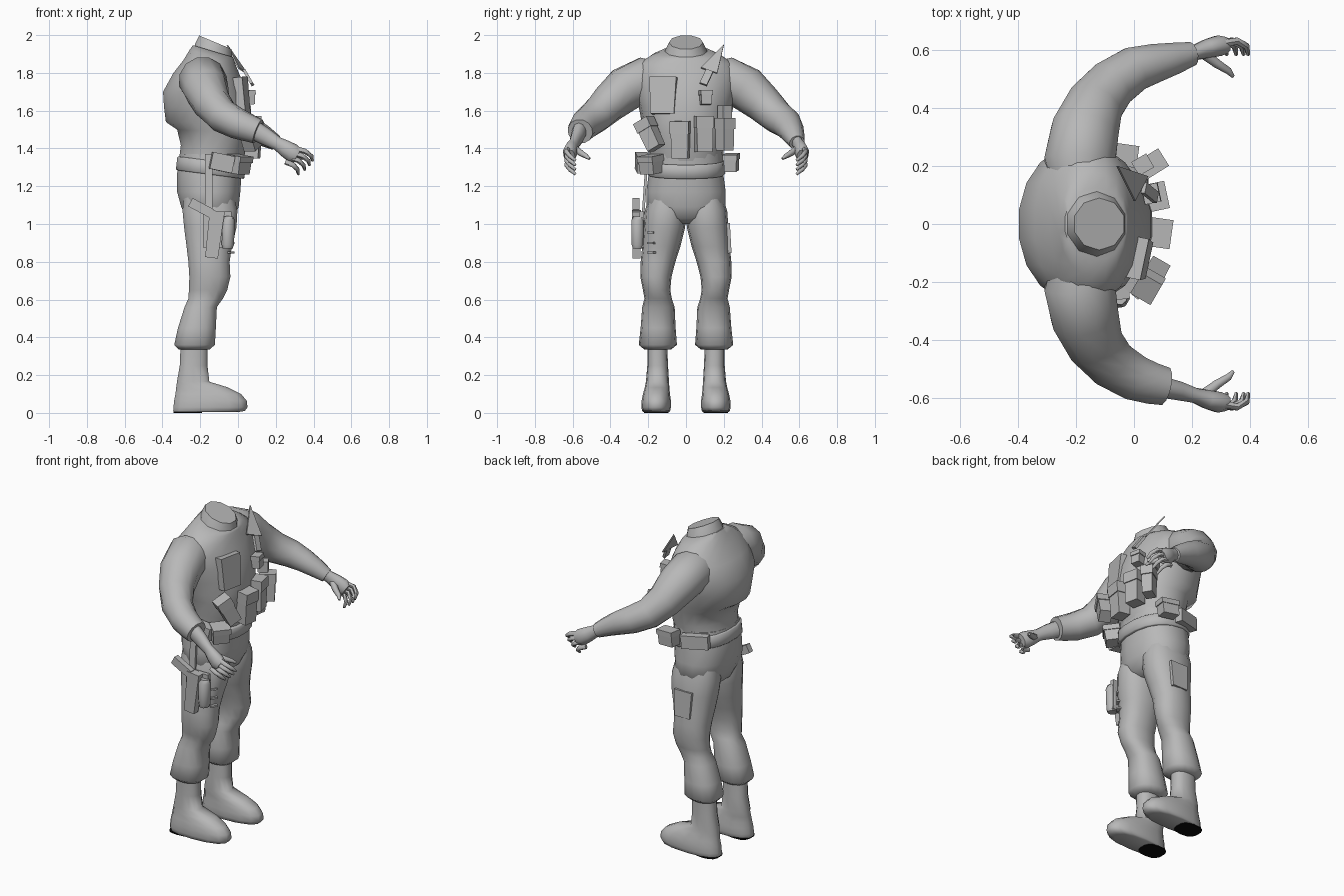
import bpy, bmesh, math
from mathutils import Vector, Euler

grey = bpy.data.materials.new("plain grey")
grey.diffuse_color = (0.48, 0.48, 0.48, 1)
black = bpy.data.materials.new("black rubber")
black.diffuse_color = (0.003, 0.003, 0.003, 1)


def finish(name, bm, angle=45):
    bmesh.ops.recalc_face_normals(bm, faces=bm.faces)
    mesh = bpy.data.meshes.new(name)
    bm.to_mesh(mesh)
    bm.free()
    mesh.materials.append(grey)
    ob = bpy.data.objects.new(name, mesh)
    bpy.context.collection.objects.link(ob)
    bpy.ops.object.select_all(action='DESELECT')
    ob.select_set(True)
    bpy.context.view_layer.objects.active = ob
    bpy.ops.object.shade_smooth_by_angle(angle=math.radians(angle))
    return ob


def ring(c, u, v, n, p=2.0):
    """Rounded cross-section around c with half-axes u and v."""
    pts = []
    for i in range(n):
        a = 2 * math.pi * (i + 0.5) / n
        co, si = math.cos(a), math.sin(a)
        pts.append(Vector(c) + Vector(u) * math.copysign(abs(co) ** (2 / p), co)
                   + Vector(v) * math.copysign(abs(si) ** (2 / p), si))
    return pts


def loft(name, rings, angle=45):
    bm = bmesh.new()
    rows = [[bm.verts.new(p) for p in r] for r in rings]
    n = len(rows[0])
    for a, b in zip(rows, rows[1:]):
        for i in range(n):
            bm.faces.new((a[i], a[(i + 1) % n], b[(i + 1) % n], b[i]))
    bm.faces.new(rows[0])
    bm.faces.new(rows[-1])
    return finish(name, bm, angle)


def body(name, rows, n=16, p=2.3, angle=60):
    """Rows of z, back x, front x, low y, high y, forward slope."""
    rings = []
    for z, x0, x1, y0, y1, slope in rows:
        h = (x1 - x0) / 2
        rings.append(ring(((x0 + x1) / 2, (y0 + y1) / 2, z),
                          (h, 0, h * slope), (0, (y1 - y0) / 2, 0), n, p))
    return loft(name, rings, angle)


def tube(name, path, n=10, flat=1.0):
    """Path of x, y, z, radius."""
    pts = [Vector(q[:3]) for q in path]
    rings = []
    for i, q in enumerate(path):
        t = (pts[min(i + 1, len(pts) - 1)] - pts[max(i - 1, 0)]).normalized()
        side = t.cross(Vector((0, 0, 1))).normalized()
        up = side.cross(t)
        rings.append(ring(pts[i], side * q[3] * flat, up * q[3], n))
    return loft(name, rings, 60)


def box(name, loc, size, rot=(0, 0, 0), taper=1.0):
    bm = bmesh.new()
    bmesh.ops.create_cube(bm, size=1)
    r = Euler([math.radians(a) for a in rot]).to_matrix()
    for v in bm.verts:
        k = taper if v.co.z < 0 else 1
        v.co = r @ Vector((v.co.x * size[0] * k, v.co.y * size[1] * k,
                           v.co.z * size[2])) + Vector(loc)
    return finish(name, bm, 20)


def pouch(name, loc, size, rot=(0, 0, 0), taper=0.92):
    """Box with a slightly overhanging lid."""
    box(name, loc, size, rot, taper)
    r = Euler([math.radians(a) for a in rot]).to_matrix()
    lid = Vector(loc) + r @ Vector((0.002, 0, size[2] * 0.34))
    box(name + "_lid", lid, (size[0] + 0.006, size[1] + 0.006, size[2] * 0.34), rot)


# Jacket with bulky back and sloping shoulders
body("jacket", [
    (1.345, -.312, .025, -.195, .195, -.1), (1.40, -.305, .04, -.20, .20, -.1),
    (1.49, -.325, .06, -.22, .22, -.05), (1.54, -.385, .065, -.235, .235, 0),
    (1.62, -.395, .06, -.25, .25, 0), (1.70, -.40, .045, -.275, .275, 0),
    (1.79, -.345, .015, -.28, .28, -.05), (1.855, -.29, -.01, -.245, .245, -.1),
    (1.895, -.26, -.02, -.18, .18, -.2), (1.915, -.24, -.025, -.125, .125, -.3)], 18, 2.1)
# Slanted collar
body("collar", [(1.88, -.245, -.02, -.125, .125, -.3), (1.92, -.23, -.025, -.11, .11, -.4),
                (1.962, -.21, -.03, -.09, .09, -.42)], 10, 2.0)
# Hips filling the space between the thighs, and belt
body("hips", [(1.0, -.23, -.07, -.08, .08, 0), (1.03, -.275, -.02, -.16, .16, 0),
              (1.09, -.303, .006, -.212, .212, 0), (1.17, -.325, .015, -.214, .214, 0),
              (1.27, -.325, .022, -.20, .20, 0), (1.37, -.31, .03, -.195, .195, 0)])
body("belt", [(1.262, -.325, .03, -.203, .203, -.13), (1.267, -.331, .037, -.208, .208, -.13),
              (1.33, -.324, .042, -.206, .206, -.13), (1.335, -.318, .035, -.2, .2, -.13)], 18)

for s, side in ((-1, "right"), (1, "left")):
    # Trouser leg with blousing at the calf
    leg = [(1.15, -.29, -.02, .02, .19), (1.07, -.297, .0, -.003, .218),
           (.98, -.288, -.005, .005, .225), (.88, -.275, -.03, .03, .232),
           (.80, -.265, -.042, .056, .24), (.72, -.26, -.038, .077, .242),
           (.65, -.262, -.055, .083, .228), (.605, -.265, -.078, .075, .22),
           (.56, -.285, -.11, .06, .232), (.45, -.32, -.115, .055, .24),
           (.36, -.34, -.12, .048, .25), (.335, -.315, -.15, .08, .22)]
    body(side + "_leg", [(z, a, b, *sorted((s * c, s * d)), 0) for z, a, b, c, d in leg], 14)
    # Boot with a black heel pad underneath
    boot = [(.37, -.305, -.16, .10, .205), (.25, -.31, -.16, .095, .205),
            (.165, -.325, -.15, .09, .212), (.135, -.33, -.05, .088, .218),
            (.10, -.335, .02, .085, .228), (.065, -.342, .05, .08, .235),
            (.03, -.346, .055, .08, .236), (.01, -.347, .04, .084, .232),
            (.004, -.344, .0, .09, .225)]
    body(side + "_boot", [(z, a, b, *sorted((s * c, s * d)), 0) for z, a, b, c, d in boot],
         14, 2.4, 75)
    pad = body(side + "_heel_pad", [(z, -.343, -.19, *sorted((s * .093, s * .222)), 0)
                                    for z in (0, .006)], 14, 2.8)
    pad.data.materials[0] = black
    # Sleeve: loose cuff on the right, close to the wrist on the left
    arm = [(-.18, .10, 1.755, .095), (-.187, .22, 1.76, .127), (-.17, .32, 1.715, .12),
           (-.137, .41, 1.637, .102), (-.08, .48, 1.57, .09)]
    if s < 0:
        arm += [(.0, .53, 1.53, .082), (.06, .55, 1.507, .074), (.105, .56, 1.49, .068)]
    else:
        arm += [(.0, .535, 1.53, .08), (.07, .555, 1.50, .069), (.14, .572, 1.465, .056),
                (.20, .588, 1.43, .042)]
    tube(side + "_sleeve", [(x, s * y, z, r) for x, y, z, r in arm], 12)
    # Forearm, palm, fingers and thumb
    tube(side + "_forearm", [(x, s * y, z, r) for x, y, z, r in (
        (.08, .56, 1.50, .052), (.15, .575, 1.46, .046), (.21, .592, 1.425, .036),
        (.25, .605, 1.40, .045), (.29, .615, 1.375, .05), (.315, .617, 1.36, .04))], 10, .75)
    for i in range(4):
        dx, dz = -.016 * i, -.024 * i
        reach = (1, 1, .9, .72)[i]
        tube(f"{side}_finger_{i + 1}", [
            (.30 + dx, s * .622, 1.40 + dz, .014),
            (.30 + dx + .055 * reach, s * .632, 1.385 + dz, .014),
            (.30 + dx + .088 * reach, s * .615, 1.36 + dz, .012),
            (.30 + dx + .095 * reach, s * .585, 1.335 + dz, .007)], 6)
    tube(side + "_thumb", [(.24, s * .59, 1.40, .022), (.285, s * .555, 1.375, .018),
                           (.325, s * .53, 1.36, .014), (.342, s * .51, 1.345, .007)], 6)

# Chest panel and small pouches
box("chest_panel", (.022, -.12, 1.68), (.05, .145, .195), (0, -6, -12), .88)
pouch("small_chest_pouch", (.06, .105, 1.67), (.05, .06, .075), (0, -5, 12))
box("side_chest_pouch", (.03, .205, 1.595), (.06, .055, .065), (0, 0, 30))

# Row of front magazine pouches
pouch("front_pouch_1", (.06, -.19, 1.475), (.075, .085, .165), (28, 0, -30))
pouch("front_pouch_2", (.08, -.03, 1.445), (.08, .095, .195), (0, 3, -8))
pouch("front_pouch_3", (.07, .093, 1.475), (.08, .09, .19), (0, 0, 12))
pouch("front_pouch_4", (.06, .205, 1.475), (.09, .065, .17), (0, 0, 32))

# Flat sheath and handle across the upper chest
bm = bmesh.new()
outline = [(-.055, .20, 1.95), (.005, .08, 1.83), (.05, .165, 1.80)]
front = [bm.verts.new(p) for p in outline]
back = [bm.verts.new((x - .006, y, z - .006)) for x, y, z in outline]
bm.faces.new(front)
bm.faces.new(back)
for i in range(3):
    j = (i + 1) % 3
    bm.faces.new((front[i], front[j], back[j], back[i]))
finish("knife_sheath", bm, 20)
box("knife_handle", (.055, .108, 1.775), (.016, .04, .09), (-22, -30, 0))

# Belt pouches
pouch("right_front_belt_pouch", (.005, -.185, 1.315), (.09, .10, .095), (0, 8, -40))
box("right_side_belt_pouch", (-.085, -.232, 1.325), (.12, .065, .09), (0, 12, 6))
pouch("left_side_belt_pouch", (-.05, .24, 1.325), (.11, .07, .09), (0, 5, -8))
box("left_rear_belt_pouch", (-.21, .207, 1.325), (.16, .045, .08), (0, 4, 18))

# Thigh holster with sidearm, straps and magazine
box("holster_strap", (-.155, -.216, 1.21), (.04, .014, .32), (-4, 0, 0))
box("holster_plate", (-.11, -.235, .97), (.15, .025, .19))
box("holster", (-.125, -.262, .945), (.08, .05, .25), (0, 7, 0), .85)
box("pistol_grip", (-.195, -.265, 1.085), (.13, .035, .05), (0, 28, 0))
tube("holster_magazine", [(-.055, -.255, .87, .028), (-.054, -.255, .89, .035),
                          (-.05, -.255, 1.02, .035), (-.05, -.254, 1.04, .026)], 8)
for i, z in enumerate((.85, .90, .955)):
    box(f"thigh_strap_{i + 1}", (-.055, -.17, z), (.04, .065, .01), (0, 0, 50))
# Cargo pocket on the other thigh
box("left_cargo_pocket", (-.14, .222, .925), (.12, .032, .16), (4, 0, 0), .85)
